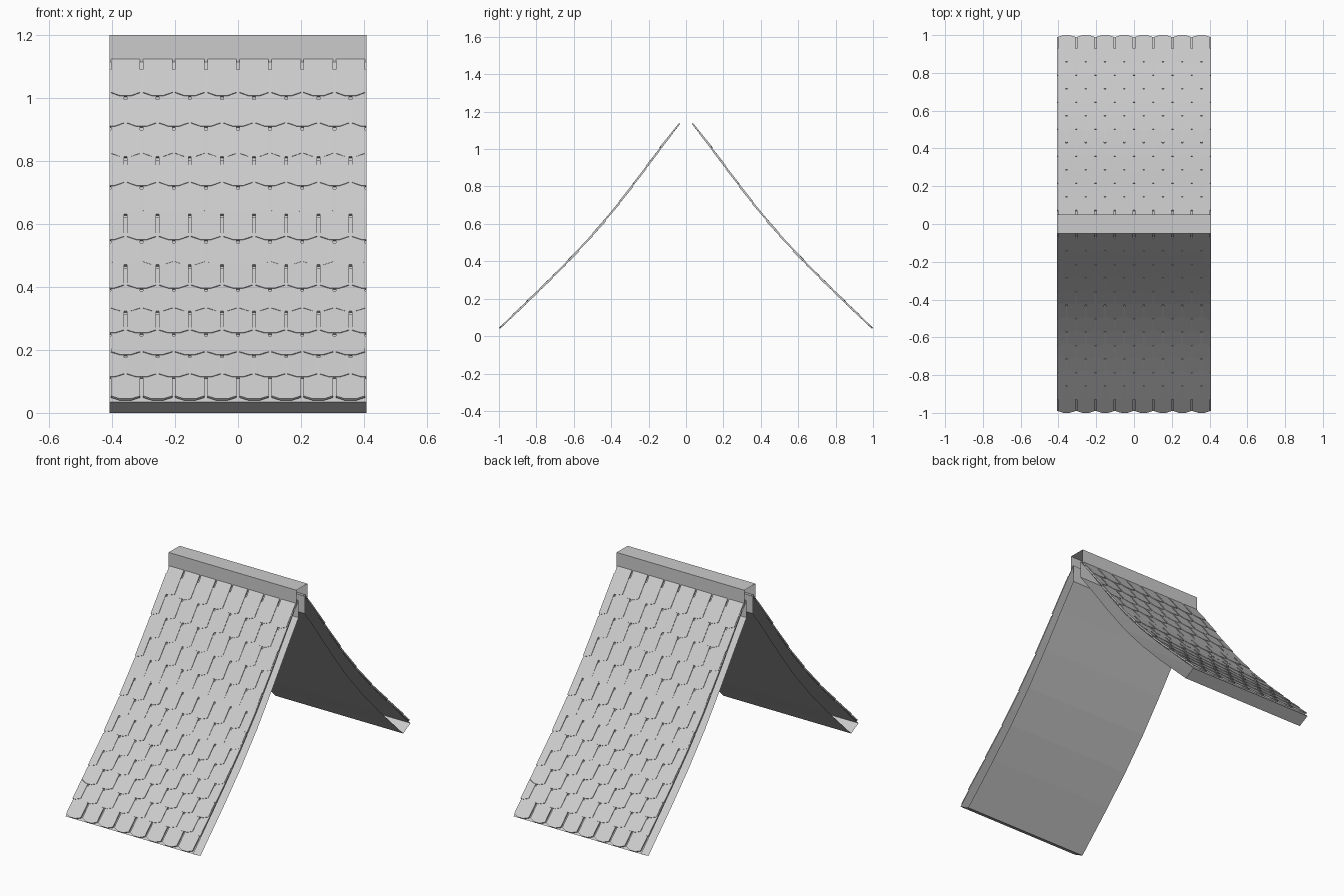
import bpy
import bmesh
from mathutils import Vector

cube = bpy.data.objects.get("Cube")
if cube:
    bpy.data.objects.remove(cube, do_unlink=True)

HALF = 0.408                     # half the roof length along x
PITCH = 2 * HALF / 8             # shingle spacing
ROWS, ROW_STEP, FIRST_TIP = 13, 0.0715, 0.99
DROP = 0.1                       # vertical depth of the hollow roof panel

# Roof slope as (distance from ridge, height)
SLOPE = [(0.03, 1.134), (0.135, 0.995), (0.27, 0.812), (0.41, 0.632),
         (0.56, 0.462), (0.71, 0.308), (0.855, 0.168), (0.99, 0.035)]

COLOR = (0.6, 0.6, 0.6, 1)
grey = bpy.data.materials.new("light_grey")
grey.use_nodes = True
grey.diffuse_color = COLOR
grey.node_tree.nodes["Principled BSDF"].inputs["Base Color"].default_value = COLOR


def add_object(name, bm, mirror=False):
    mesh = bpy.data.meshes.new(name)
    bm.to_mesh(mesh)
    bm.free()
    mesh.materials.append(grey)
    obj = bpy.data.objects.new(name, mesh)
    bpy.context.collection.objects.link(obj)
    if mirror:
        mod = obj.modifiers.new("mirror", "MIRROR")
        mod.use_axis = (False, True, False)
        mod.use_mirror_merge = False


def sweep(bm, profile, closed):
    """Sheet following a (y, z) profile, open at both x ends."""
    left = [bm.verts.new((-HALF, y, z)) for y, z in profile]
    right = [bm.verts.new((HALF, y, z)) for y, z in profile]
    n = len(profile)
    for i in range(n if closed else n - 1):
        j = (i + 1) % n
        bm.faces.new((left[i], right[i], right[j], left[j]))


def slope_point(y):
    for (y0, z0), (y1, z1) in zip(SLOPE, SLOPE[1:]):
        if y <= y1:
            break
    return Vector((0, y, z0 + (z1 - z0) * (y - y0) / (y1 - y0)))


def add_shingle(bm, cx, tip_y):
    """Thin plate with a chamfered lower edge, clipped at the roof ends."""
    tip = slope_point(tip_y)
    top = slope_point(max(tip_y - 1.9 * ROW_STEP, SLOPE[0][0]))
    up = (top - tip).normalized()
    out = up.cross(Vector((1, 0, 0)))
    half, flat, chamfer = PITCH * 0.455, PITCH * 0.17, 0.013
    corners = [(-half, chamfer), (-flat, 0), (0, 0), (flat, 0), (half, chamfer)]
    edge = [(cx + x, rise) for x, rise in corners if abs(cx + x) <= HALF + 0.0001]
    outline = [tip + up * rise + out * 0.006 + Vector((x, 0, 0)) for x, rise in edge]
    outline += [top + out * 0.001 + Vector((x, 0, 0)) for x in (edge[-1][0], edge[0][0])]
    lower = [bm.verts.new(p) for p in outline]
    upper = [bm.verts.new(p + out * 0.008) for p in outline]
    bm.faces.new(lower)
    bm.faces.new(upper)
    for i in range(len(lower)):
        j = (i + 1) % len(lower)
        bm.faces.new((lower[i], lower[j], upper[j], upper[i]))


# Hollow roof panels
bm = bmesh.new()
underside = [(y, z - DROP) for y, z in SLOPE[:-1]] + [(0.925, 0.0)]
sweep(bm, SLOPE + underside[::-1], True)
add_object("roof_panels", bm, mirror=True)

# Shingle rows, every second row shifted by half a shingle
bm = bmesh.new()
for row in range(ROWS):
    shift = row % 2
    for k in range(8 + shift):
        cx = -HALF + PITCH * (k + 0.5 - 0.5 * shift)
        add_shingle(bm, cx, FIRST_TIP - ROW_STEP * row)
bmesh.ops.recalc_face_normals(bm, faces=bm.faces[:])
add_object("shingles", bm, mirror=True)

# Ridge cap, a channel open below and at both ends
bm = bmesh.new()
sweep(bm, [(-0.05, 1.113), (-0.05, 1.2), (0.05, 1.2), (0.05, 1.113)], False)
add_object("ridge_cap", bm)
